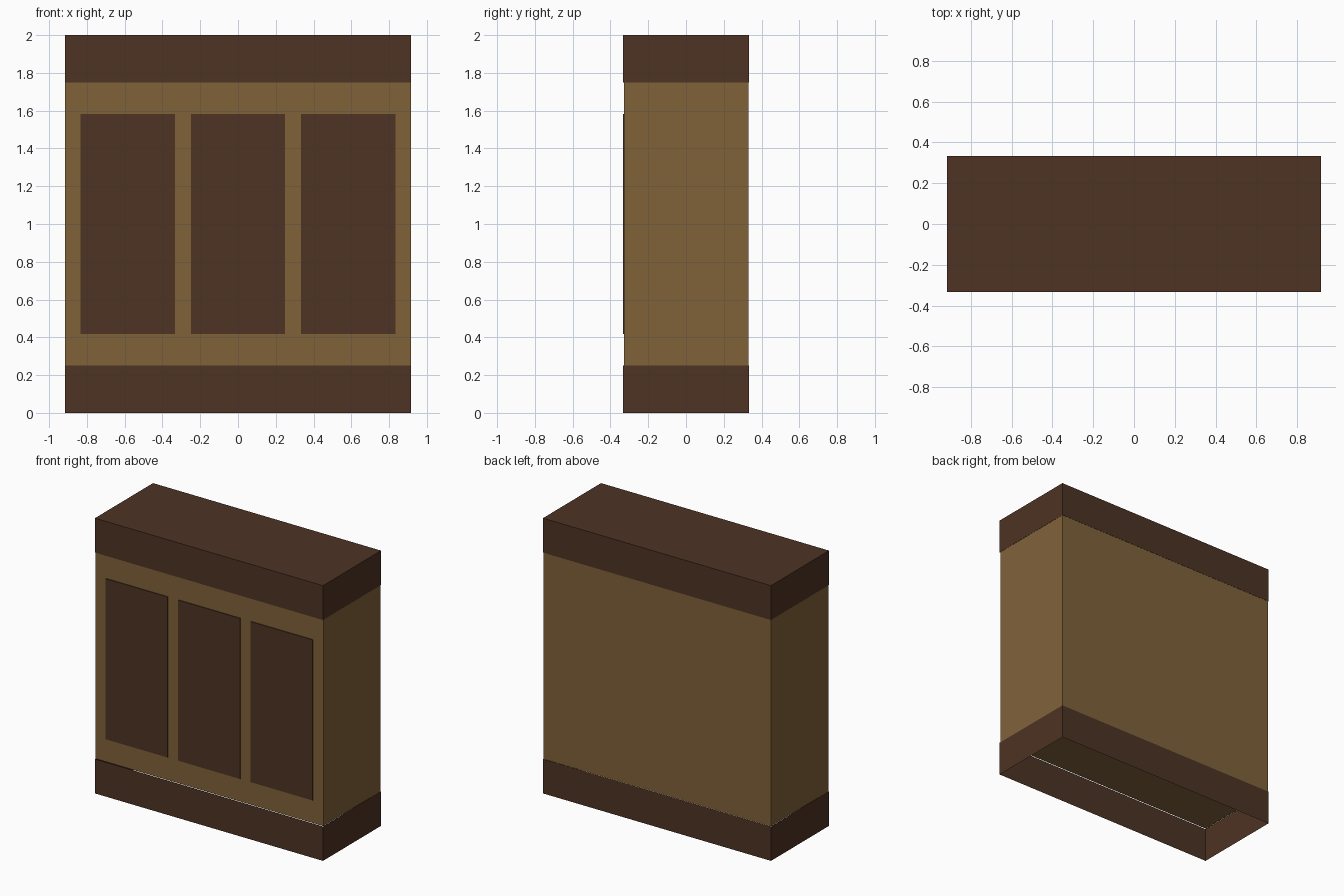
import bpy, bmesh

if "Cube" in bpy.data.objects:
    bpy.data.objects.remove(bpy.data.objects["Cube"])

U = 1 / 12                      # the design sits on a 22 x 8 x 24 unit grid
HX, HY = 11 * U, 4 * U


def material(name, rgb):
    m = bpy.data.materials.new(name)
    m.diffuse_color = (*rgb, 1)
    m.use_nodes = True
    m.node_tree.nodes["Principled BSDF"].inputs["Base Color"].default_value = m.diffuse_color
    return m


DARK = material("dark brown wood", (0.0742, 0.0331, 0.0168))
TAN = material("tan wood", (0.2159, 0.1221, 0.0423))


def box(name, lo, hi, mat, open_bottom=False):
    bm = bmesh.new()
    bmesh.ops.create_cube(bm, size=1)
    for v in bm.verts:
        v.co = [lo[i] if v.co[i] < 0 else hi[i] for i in range(3)]
    if open_bottom:
        faces = [f for f in bm.faces if abs(f.normal.z) > 0.9]
        bmesh.ops.delete(bm, geom=faces, context='FACES_ONLY')
    mesh = bpy.data.meshes.new(name)
    bm.to_mesh(mesh)
    bm.free()
    mesh.materials.append(mat)
    ob = bpy.data.objects.new(name, mesh)
    bpy.context.collection.objects.link(ob)
    return ob


# tan carcass, a hair inside the bands, a little deeper at the front
E, FRONT = 0.0015, 0.006
box("body", (-HX + E, -HY + FRONT, 3 * U), (HX - E, HY - E, 21 * U), TAN)

# dark crown, and a hollow plinth that is open underneath
box("top_band", (-HX, -HY, 21 * U), (HX, HY, 24 * U), DARK)
box("base_band", (-HX, -HY, 0), (HX, HY, 3 * U), DARK, open_bottom=True)

# three raised front panels
for i, cx in enumerate((-7 * U, 0, 7 * U)):
    box(f"front_panel_{i + 1}", (cx - 3 * U, -HY, 5 * U),
        (cx + 3 * U, -HY + FRONT + 0.002, 19 * U), DARK)
